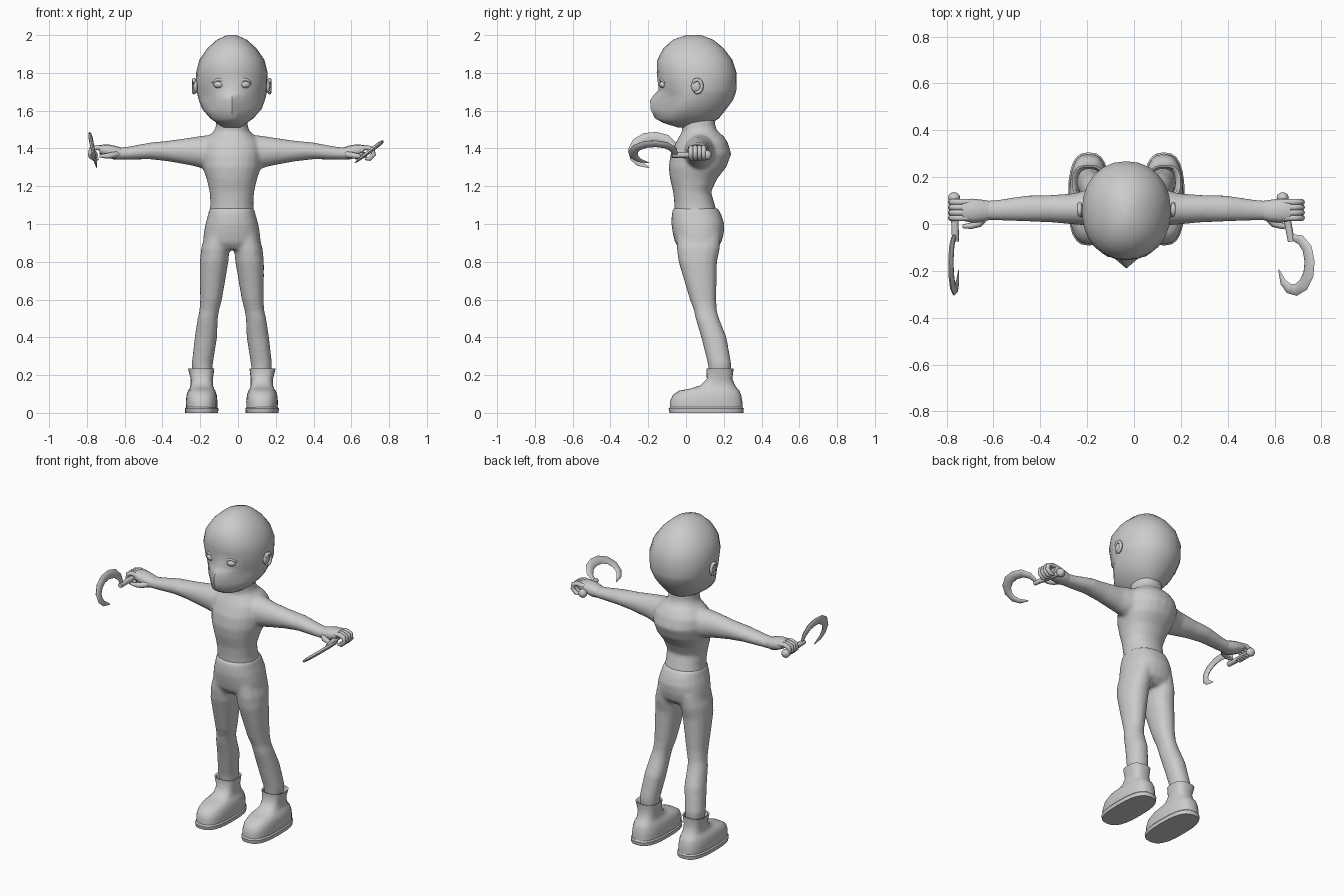
import bpy, bmesh, math
from mathutils import Vector

if "Cube" in bpy.data.objects:
    bpy.data.objects.remove(bpy.data.objects["Cube"])

MID = -0.0325  # the figure's plane of symmetry

grey = bpy.data.materials.new("plain grey")
grey.use_nodes = True
grey.diffuse_color = (0.6, 0.6, 0.6, 1)
grey.node_tree.nodes["Principled BSDF"].inputs["Base Color"].default_value = (0.6, 0.6, 0.6, 1)


def skin(bm, rows):
    """Bridge rows of points into a closed skin with capped ends."""
    rows = [[bm.verts.new(p) for p in row] for row in rows]
    n = len(rows[0])
    for lo, hi in zip(rows, rows[1:]):
        for i in range(n):
            bm.faces.new((lo[i], lo[(i + 1) % n], hi[(i + 1) % n], hi[i]))
    bm.faces.new(rows[0])
    bm.faces.new(rows[-1])


def loft(bm, rings, axis="z", side=1, sides=16, power=2.0):
    """Each ring: position on the axis, then the min and max of both other axes."""
    rows = []
    for t, a0, a1, b0, b1 in rings:
        row = []
        for i in range(sides):
            w = math.tau * i / sides
            c, s = math.cos(w), math.sin(w)
            c = math.copysign(abs(c) ** (2 / power), c)
            s = math.copysign(abs(s) ** (2 / power), s)
            a = (a0 + a1) / 2 + c * (a1 - a0) / 2
            b = (b0 + b1) / 2 + s * (b1 - b0) / 2
            row.append((a * side, b, t) if axis == "z" else (t * side, a, b))
        rows.append(row)
    skin(bm, rows)


def sweep(bm, path, radii, flat=None, thick=1.0, sides=8):
    """Tube along a path; 'flat' is the thin direction of a blade."""
    path = [Vector(p) for p in path]
    rows = []
    for i, p in enumerate(path):
        d = (path[min(i + 1, len(path) - 1)] - path[max(i - 1, 0)]).normalized()
        ref = flat or Vector((0.13, 0.2, 0.97))
        u = d.cross(ref).normalized()
        v = u.cross(d)
        rows.append([p + radii[i] * (u * math.cos(math.tau * k / sides)
                     + v * thick * math.sin(math.tau * k / sides)) for k in range(sides)])
    skin(bm, rows)


def ball(bm, centre, size, segments=12):
    made = bmesh.ops.create_uvsphere(bm, u_segments=segments, v_segments=8, radius=1)
    for v in made["verts"]:
        v.co = Vector(centre) + Vector([a * b for a, b in zip(v.co, size)])


def finish(name, bm, mirror=False, blend=0.0, angle=60):
    bmesh.ops.recalc_face_normals(bm, faces=bm.faces)
    mesh = bpy.data.meshes.new(name)
    bm.to_mesh(mesh)
    bm.free()
    ob = bpy.data.objects.new(name, mesh)
    bpy.context.collection.objects.link(ob)
    mesh.materials.append(grey)
    ob.location.x = MID
    if mirror:
        ob.modifiers.new("mirror", "MIRROR")
    if blend:
        remesh = ob.modifiers.new("blend", "REMESH")
        remesh.mode = "VOXEL"
        remesh.voxel_size = blend
        remesh.use_smooth_shade = True
        soft = ob.modifiers.new("soften", "SMOOTH")
        soft.factor, soft.iterations = 0.5, 8
    else:
        bpy.ops.object.select_all(action="DESELECT")
        ob.select_set(True)
        bpy.context.view_layer.objects.active = ob
        bpy.ops.object.shade_smooth_by_angle(angle=math.radians(angle))
    return ob


def rings(table):
    """Symmetric rings from height, half width, front and back."""
    return [(z, -w, w, f, b) for z, w, f, b in table]


# Head: egg shape with a flat face, the lower front pinched into a pointed muzzle
bm = bmesh.new()
loft(bm, rings([(1.51, .05, -.04, .11), (1.535, .08, -.12, .14), (1.56, .115, -.165, .175),
                (1.61, .158, -.188, .215), (1.655, .175, -.19, .248), (1.69, .184, -.165, .262),
                (1.71, .187, -.145, .267), (1.8, .19, -.155, .268), (1.87, .172, -.152, .245),
                (1.93, .13, -.12, .2), (1.975, .08, -.07, .145), (2.0, .025, 0, .08)]),
     sides=24, power=2.15)
for v in bm.verts:
    pinch = max(0, min(1, (1.72 - v.co.z) / 0.04))
    if v.co.y < 0.0 and pinch and v.co.z > 1.52:
        wedge = -0.19 + 1.15 * abs(v.co.x)
        v.co.y = max(v.co.y, v.co.y + pinch * (wedge - v.co.y) * 0.7)
    socket = math.exp(-((abs(v.co.x) - .07) / .04) ** 2 - ((v.co.z - 1.74) / .04) ** 2)
    if v.co.y < 0:
        v.co.y += 0.012 * socket
finish("head", bm)

# Eyes and lids
bm = bmesh.new()
ball(bm, (.068, -.118, 1.738), (.03, .024, .02))
sweep(bm, [(.03, -.128, 1.745), (.05, -.134, 1.762), (.075, -.13, 1.765), (.105, -.11, 1.748)],
      [.004, .009, .009, .004])
finish("eyes", bm, mirror=True)

# Ears: raised rim around a shallow bowl
bm = bmesh.new()
ball(bm, (.19, .055, 1.73), (.014, .028, .036))
rim = [(.2, .058 + .026 * math.cos(a), 1.73 + .034 * math.sin(a))
       for a in [math.radians(-120 + 30 * k) for k in range(10)]]
sweep(bm, rim, [.006] + [.01] * 8 + [.006], flat=Vector((1, 0, 0)))
finish("ears", bm, mirror=True)

# Torso, neck and arms blended into one skin
bm = bmesh.new()
loft(bm, rings([(.98, .125, -.06, .18), (1.06, .118, -.06, .165), (1.11, .114, -.062, .15),
                (1.17, .118, -.068, .133), (1.24, .134, -.085, .165), (1.3, .155, -.092, .213),
                (1.37, .165, -.082, .24), (1.43, .158, -.055, .222), (1.465, .125, -.035, .2),
                (1.49, .094, -.02, .168), (1.52, .084, -.025, .155), (1.56, .085, -.025, .155)]),
     sides=24, power=2.2)
for s in (1, -1):
    loft(bm, [(.08, -.015, .17, 1.28, 1.475), (.16, -.008, .15, 1.295, 1.468),
              (.22, -.003, .132, 1.31, 1.458), (.33, .007, .124, 1.33, 1.442),
              (.43, .01, .122, 1.342, 1.432), (.55, .014, .104, 1.34, 1.41),
              (.62, .016, .098, 1.34, 1.404)], axis="x", side=s)
finish("torso_and_arms", bm, blend=.01)

# Hips and legs blended into one skin
bm = bmesh.new()
loft(bm, rings([(.865, .1, -.03, .15), (.9, .153, -.058, .188), (.95, .149, -.07, .2),
                (1.0, .14, -.078, .203), (1.05, .126, -.076, .187), (1.085, .118, -.068, .168)]),
     sides=24, power=2.3)
for s in (1, -1):
    loft(bm, [(.18, .108, .205, .125, .235), (.26, .1, .213, .115, .24), (.4, .078, .197, .08, .215),
              (.5, .074, .182, .05, .175), (.54, .068, .172, .042, .164), (.6, .052, .168, .02, .16),
              (.7, .035, .17, -.01, .162), (.8, .018, .17, -.04, .165),
              (.87, .012, .163, -.05, .18), (.95, .01, .14, -.05, .185)], side=s, power=2.2)
finish("hips_and_legs", bm, blend=.01)

# Boots: flared cuff, rounded foot and a flat sole
bm = bmesh.new()
loft(bm, [(.025, .077, .242, -.085, .3), (.06, .076, .244, -.085, .298), (.095, .08, .24, -.07, .292),
          (.118, .088, .232, -.035, .282), (.128, .094, .224, .02, .272), (.145, .1, .218, .075, .26),
          (.18, .1, .218, .11, .245), (.235, .093, .232, .108, .252), (.232, .1, .223, .116, .244),
          (.2, .105, .21, .12, .235)], sides=24, power=2.7)
finish("boots", bm, mirror=True, angle=50)
bm = bmesh.new()
loft(bm, [(0, .073, .247, -.088, .303), (.022, .071, .249, -.092, .306), (.03, .077, .243, -.085, .3)],
     sides=24, power=2.7)
finish("soles", bm, mirror=True, angle=40)

# Hands: palm, four curled fingers and a thumb
bm = bmesh.new()
loft(bm, [(.58, .018, .098, 1.345, 1.402), (.62, .008, .104, 1.34, 1.415), (.66, .006, .108, 1.352, 1.422),
          (.7, .014, .104, 1.372, 1.418)], axis="x", sides=12, power=2.4)
for k in range(4):
    y = .026 + .0225 * k
    sweep(bm, [(.67, y, 1.4), (.715, y, 1.405), (.745, y, 1.395), (.75, y, 1.368), (.728, y, 1.345),
               (.705, y, 1.345)], [.013, .014, .014, .013, .012, .007], flat=Vector((0, 1, 0)))
sweep(bm, [(.605, .03, 1.37), (.63, .002, 1.365), (.665, -.008, 1.36), (.7, -.01, 1.36)],
      [.018, .017, .014, .008])
finish("hands", bm, mirror=True)

# Hand hooks: rod with a knob at the back and a curved flat blade at the front
CURVE = [(-.055, .0, .012), (-.068, .05, .022), (-.105, .085, .026), (-.16, .098, .027),
         (-.215, .092, .028), (-.26, .065, .028), (-.281, .025, .026), (-.275, -.015, .022),
         (-.248, -.045, .016), (-.195, -.068, .003)]


def hook(name, knob_x, rod_x, up):
    up = Vector(up).normalized()
    thin = up.cross(Vector((0, 1, 0)))
    root = Vector((rod_x - MID, 0, 1.365))
    bm = bmesh.new()
    sweep(bm, [root + Vector((knob_x - rod_x, .115, 0)), root + Vector((0, -.075, 0))], [.017, .015])
    ball(bm, root + Vector((knob_x - rod_x, .112, 0)), (.026, .024, .026))
    sweep(bm, [root + Vector((0, y, 0)) + up * v for y, v, r in CURVE], [r for y, v, r in CURVE],
          flat=thin, thick=.4)
    finish(name, bm)


hook("left_hook", .635, .672, (.79, 0, .61))
hook("right_hook", -.768, -.762, (-.2, 0, .98))
